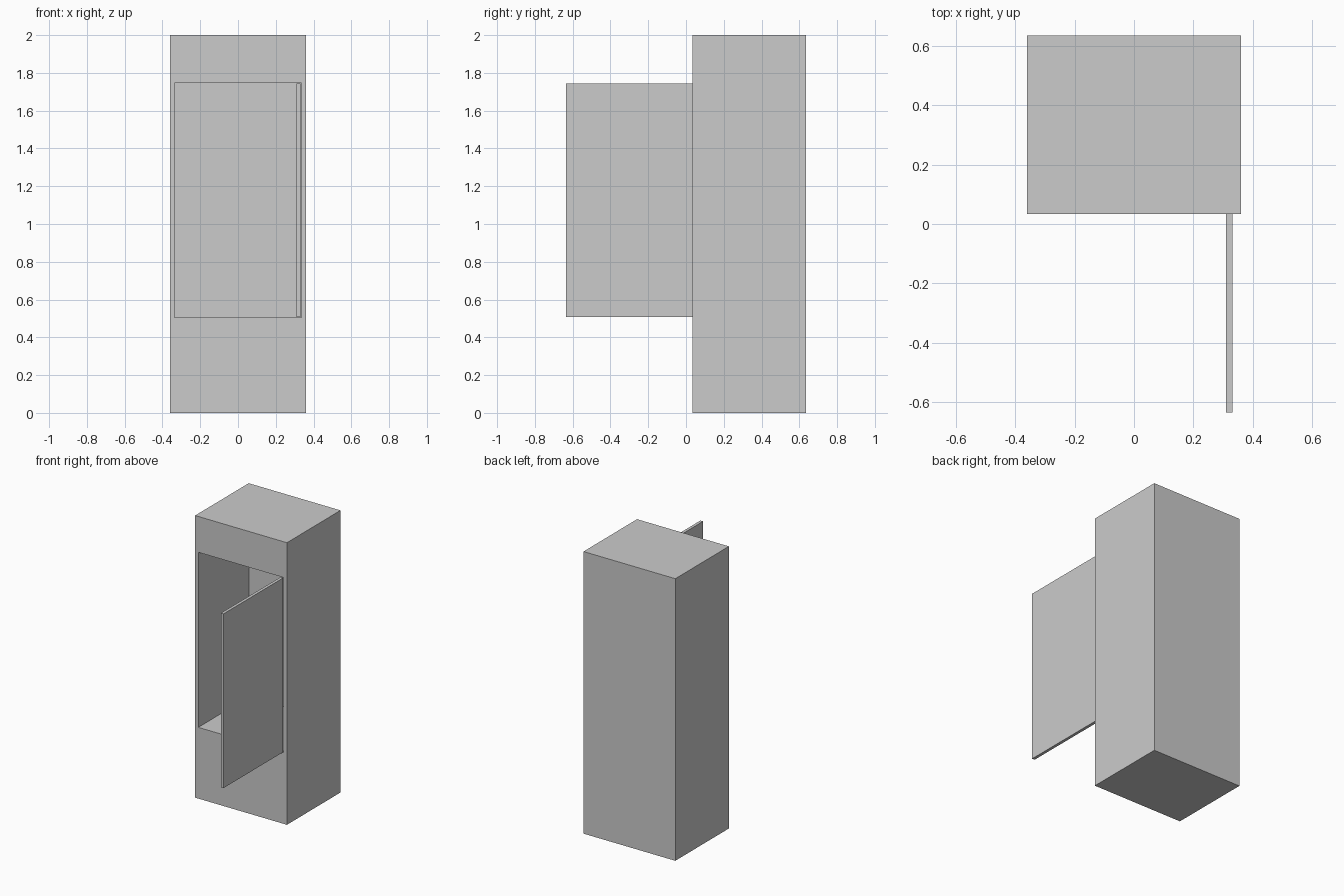
import bpy, bmesh
from mathutils import Vector

if "Cube" in bpy.data.objects:
    bpy.data.objects.remove(bpy.data.objects["Cube"])


def new_box(lo, hi):
    bm = bmesh.new()
    bmesh.ops.create_cube(bm, size=1)
    lo, hi = Vector(lo), Vector(hi)
    for v in bm.verts:
        v.co = Vector((lo[i] + (v.co[i] + 0.5) * (hi[i] - lo[i]) for i in range(3)))
    return bm


def finish(bm, name):
    bmesh.ops.recalc_face_normals(bm, faces=bm.faces)
    mesh = bpy.data.meshes.new(name)
    bm.to_mesh(mesh)
    bm.free()
    obj = bpy.data.objects.new(name, mesh)
    bpy.context.collection.objects.link(obj)
    return obj


FRONT, BACK = 0.034, 0.634       # cabinet depth range
HALF_W = 0.36
OPEN_X = 0.335                   # opening half width
OPEN_Z = (0.505, 1.746)          # opening bottom and top
RECESS = 0.57                    # inner depth

# Cabinet: box with a recess sunk into the front face
bm = new_box((-HALF_W, FRONT, 0), (HALF_W, BACK, 2))
bm.normal_update()
front = min(bm.faces, key=lambda f: f.calc_center_median().y)
bmesh.ops.inset_individual(bm, faces=[front], thickness=0.02)
for v in front.verts:
    v.co.x = OPEN_X if v.co.x > 0 else -OPEN_X
    v.co.z = OPEN_Z[1] if v.co.z > 1 else OPEN_Z[0]
inner = bmesh.ops.extrude_discrete_faces(bm, faces=[front])["faces"][0]
for v in inner.verts:
    v.co.y += RECESS
finish(bm, "cabinet")

# Door: thin panel swung open a quarter turn at the right edge
bm = new_box((0.31, -0.634, OPEN_Z[0] + 0.003), (0.331, FRONT, OPEN_Z[1] - 0.003))
finish(bm, "door")
